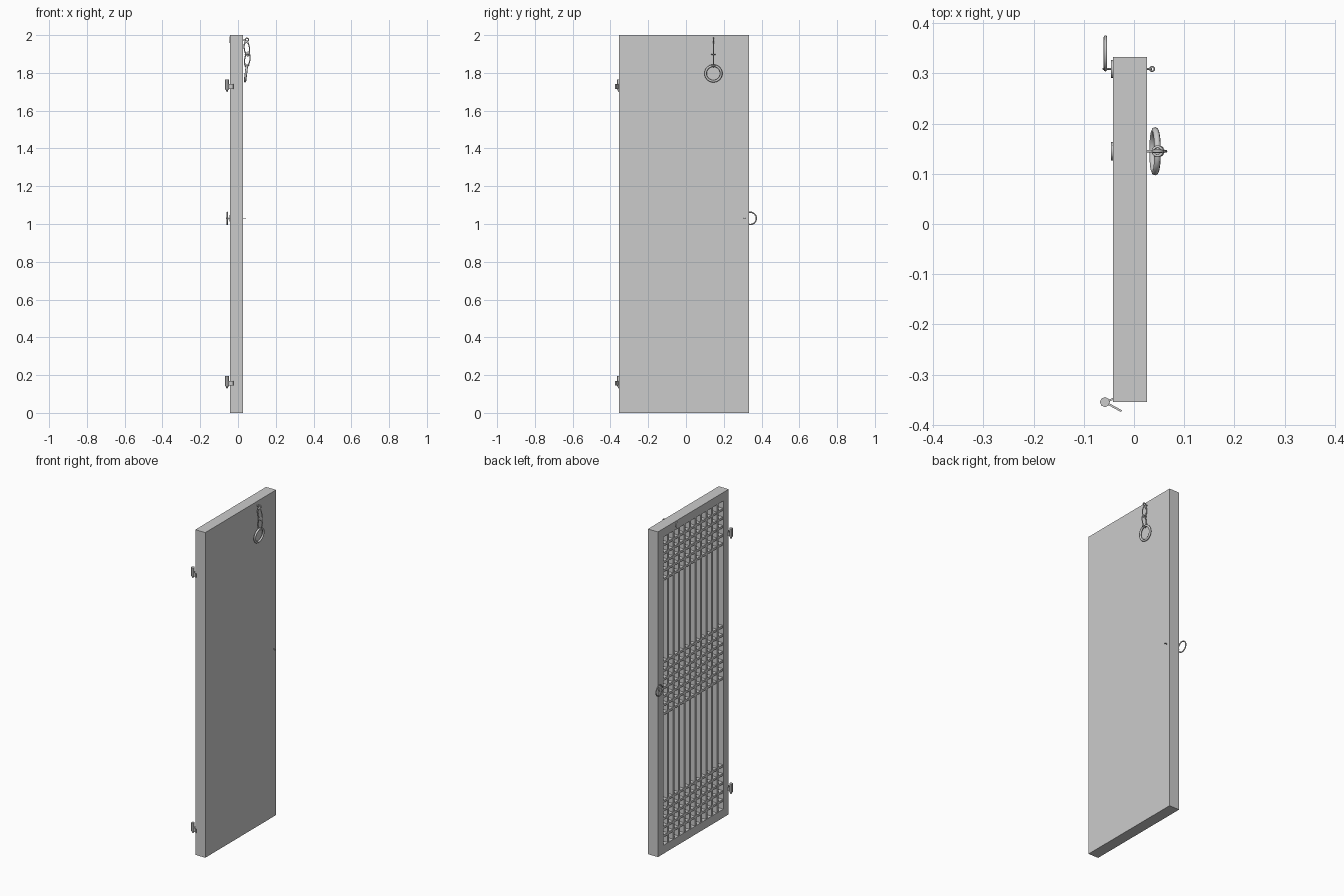
import bpy, math
from mathutils import Vector

cube = bpy.data.objects.get("Cube")
if cube:
    bpy.data.objects.remove(cube, do_unlink=True)

GREY = bpy.data.materials.new("plain_grey")
GREY.use_nodes = True
GREY.diffuse_color = (0.6, 0.6, 0.6, 1)
GREY.node_tree.nodes["Principled BSDF"].inputs["Base Color"].default_value = (0.6, 0.6, 0.6, 1)


def finish(name, smooth=False):
    ob = bpy.context.object
    ob.name = name
    ob.data.materials.clear()
    ob.data.materials.append(GREY)
    if smooth:
        bpy.ops.object.shade_smooth_by_angle(angle=math.radians(50))
    return ob


def box(name, x, y, z):
    """Box from (min, max) ranges."""
    bpy.ops.mesh.primitive_cube_add(size=1, location=[sum(r) / 2 for r in (x, y, z)])
    bpy.context.object.scale = [r[1] - r[0] for r in (x, y, z)]
    bpy.ops.object.transform_apply(location=False, rotation=False)
    return finish(name)


def rod(name, a, b, r, r2=None, sides=10):
    a, b = Vector(a), Vector(b)
    bpy.ops.mesh.primitive_cone_add(vertices=sides, radius1=r, radius2=r if r2 is None else r2,
                                    depth=(b - a).length, location=(a + b) / 2)
    bpy.context.object.rotation_euler = (b - a).to_track_quat('Z', 'Y').to_euler()
    return finish(name, sides > 8)


def ring(name, centre, major, minor, rot, stretch=1):
    bpy.ops.mesh.primitive_torus_add(location=centre, rotation=rot, major_radius=major,
                                     minor_radius=minor, major_segments=28, minor_segments=8)
    for v in bpy.context.object.data.vertices:
        v.co.x *= stretch
    return finish(name, True)


def leaf(name, a, b, z, height):
    """Thin upright hinge plate between two plan points."""
    dx, dy = b[0] - a[0], b[1] - a[1]
    ob = box(name, (-math.hypot(dx, dy) / 2, math.hypot(dx, dy) / 2), (-0.002, 0.002),
             (-height / 2, height / 2))
    ob.location = ((a[0] + b[0]) / 2, (a[1] + b[1]) / 2, z)
    ob.rotation_euler.z = math.atan2(dy, dx)


# Door slab: back board and four frame members
X0, X1, XB = -0.042, 0.026, 0.006
Y0, Y1, Z1 = -0.355, 0.333, 2.0
M = 0.052
LOW, HIGH = M, Z1 - M
box("back_board", (XB, X1), (Y0, Y1), (0, Z1))
box("hinge_stile", (X0, XB), (Y0, Y0 + M), (0, Z1))
box("handle_stile", (X0, XB), (Y1 - M, Y1), (0, Z1))
box("bottom_rail", (X0, XB), (Y0 + M, Y1 - M), (0, LOW))
box("top_rail", (X0, XB), (Y0 + M, Y1 - M), (HIGH, Z1))

# Lattice: full-height uprights and three bands of crossbars
pitch = (Y1 - Y0 - 2 * M) / 11
W = 0.007
for i in range(1, 11):
    y = Y0 + M + i * pitch
    box("lattice_upright", (X0 + 0.002, XB), (y - W, y + W), (LOW, HIGH))
rows = [LOW + k * pitch for k in range(1, 6)]
rows += [HIGH - k * pitch for k in range(1, 6)]
rows += [1.015 + k * pitch for k in range(-3, 4)]
for z in rows:
    box("lattice_crossbar", (X0 + 0.003, XB), (Y0 + M, Y1 - M), (z - W, z + W))

# Hinges
for z in (0.13, 1.70):
    hx, hy = -0.058, -0.355
    rod("hinge_barrel", (hx, hy, z + 0.012), (hx, hy, z + 0.065), 0.010, sides=8)
    rod("hinge_tip", (hx, hy, z), (hx, hy, z + 0.012), 0.003, 0.008, sides=8)
    leaf("hinge_outer_leaf", (hx, hy), (-0.025, -0.373), z + 0.028, 0.024)
    leaf("hinge_door_leaf", (hx, hy), (-0.040, -0.348), z + 0.028, 0.024)

# Ring handle with rose, through pin and knob
HY, HZ = 0.309, 1.03
rod("handle_rose", (-0.046, HY, HZ), (X0, HY, HZ), 0.018, sides=16)
rod("handle_pin", (-0.060, HY, HZ), (0.036, HY, HZ), 0.002)
ring("handle_eye", (-0.056, HY, HZ), 0.005, 0.002, (math.pi / 2, 0, 0))
ring("handle_ring", (-0.057, 0.340, HZ), 0.0325, 0.0035, (0, math.pi / 2, 0))
ring("pin_loop", (0.036, HY, HZ), 0.0045, 0.0015, (0, 0, 0))

# Chain with its rose, pin, links and hanging ring
CY = 0.145
rod("chain_rose", (-0.046, CY, 1.975), (X0, CY, 1.975), 0.018, sides=16)
rod("chain_pin", (X1 - 0.01, CY, 1.975), (0.040, CY, 1.975), 0.003)
ring("chain_eye", (0.047, CY, 1.975), 0.009, 0.003, (math.pi / 2, 0, 0))
for z, x, tilt in ((1.930, 0.047, 1.45), (1.870, 0.049, 1.70)):
    ring("chain_link", (x, CY, z), 0.014, 0.0028, (math.pi / 2, tilt, 0), 2.6)
    ring("chain_collar", (x, CY, z - 0.032), 0.009, 0.0028, (0, 0, 0))
ring("hanging_ring", (0.042, CY, 1.797), 0.0415, 0.0065, (0, math.pi / 2 + 0.12, 0))
